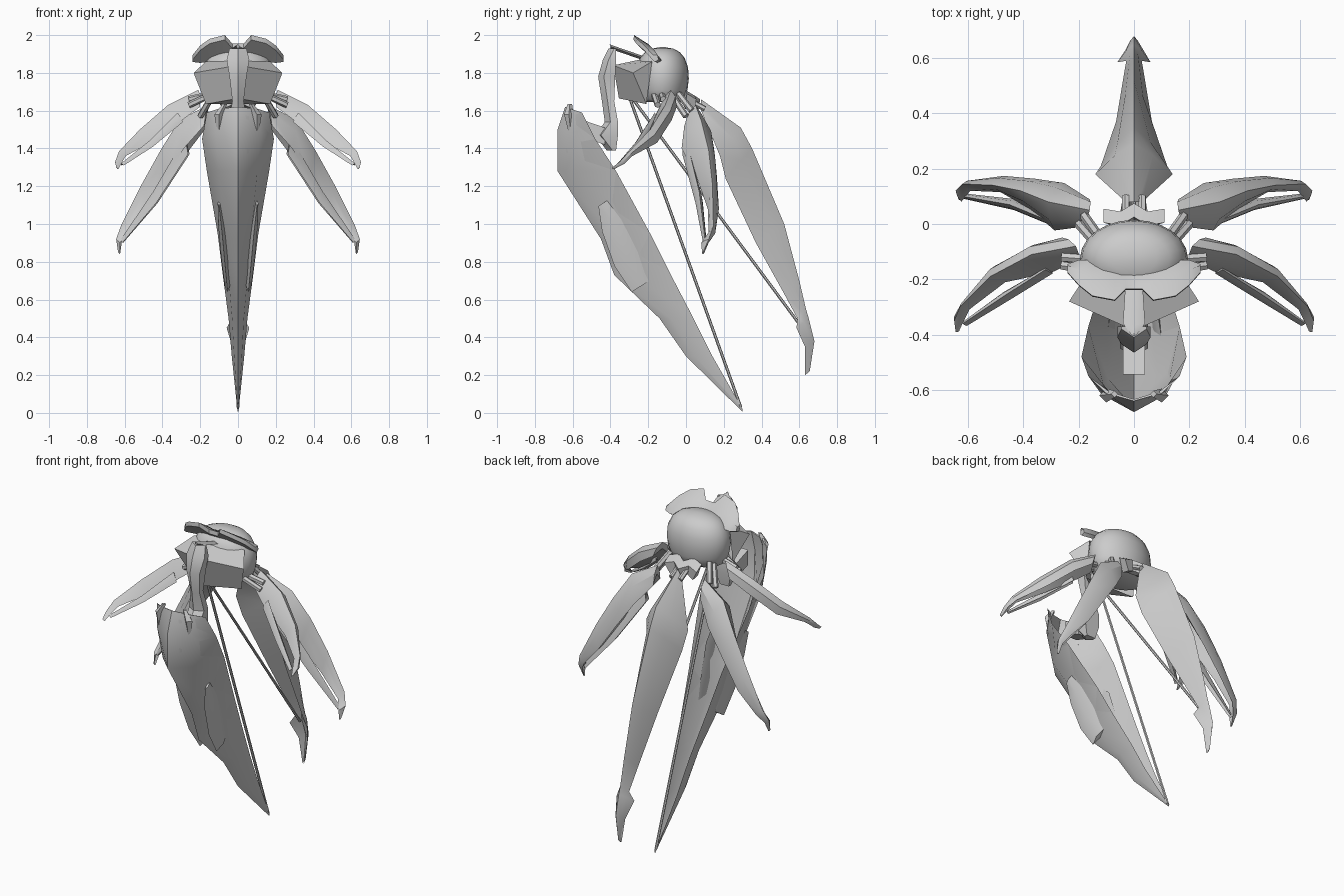
import bpy, math
from mathutils import Vector as V

grey = bpy.data.materials.new("light grey")
grey.diffuse_color = (0.6, 0.6, 0.6, 1)


def add_mesh(name, verts, faces, angle=35):
    me = bpy.data.meshes.new(name)
    me.from_pydata([tuple(v) for v in verts], [], faces)
    ob = bpy.data.objects.new(name, me)
    bpy.context.collection.objects.link(ob)
    me.materials.append(grey)
    bpy.context.view_layer.objects.active = ob
    ob.select_set(True)
    bpy.ops.object.mode_set(mode='EDIT')
    bpy.ops.mesh.select_all(action='SELECT')
    bpy.ops.mesh.normals_make_consistent(inside=False)
    bpy.ops.object.mode_set(mode='OBJECT')
    bpy.ops.object.shade_smooth_by_angle(angle=math.radians(angle))
    ob.select_set(False)
    return ob


def loft(name, rings, angle=35):
    n = len(rings[0])
    verts = [p for r in rings for p in r]
    faces = []
    for i in range(len(rings) - 1):
        for j in range(n):
            k = (j + 1) % n
            faces.append((i * n + j, i * n + k, (i + 1) * n + k, (i + 1) * n + j))
    faces += [tuple(range(n)), tuple(range(len(verts) - n, len(verts)))]
    return add_mesh(name, verts, faces, angle)


def flip(rings):
    return [[V((-p[0], p[1], p[2])) for p in r] for r in rings]


def pair(name, rings, angle=35):
    loft("right_" + name, rings, angle)
    loft("left_" + name, flip(rings), angle)


def blade(stations, side, arch=0.62):
    """Arched crescent sections given by ridge, edge line and two half widths."""
    side = V(side).normalized()
    rings = []
    for ridge, edge, wa, wb in stations:
        r, e = V(ridge), V(edge)
        s = r.lerp(e, 0.38)
        rings.append([e + side * wa, s + side * wa * arch * 1.1, r, s - side * wb * arch * 1.1,
                      e - side * wb, e.lerp(r, 0.5)])
    return rings


def rod_rings(a, b, r, n=6):
    a, b = V(a), V(b)
    d = (b - a).normalized()
    u = d.cross(V((0.3, 0.5, 0.8))).normalized()
    w = d.cross(u)
    ang = [2 * math.pi * i / n for i in range(n)]
    return [[c + (u * math.cos(t) + w * math.sin(t)) * r for t in ang] for c in (a, b)]


# domed body: height, relative radius
dome = [(1.645, 0.70), (1.66, 0.84), (1.71, 0.95), (1.77, 1.0), (1.83, 0.97), (1.88, 0.84),
        (1.91, 0.66), (1.928, 0.42), (1.936, 0.1)]
loft("body", [[(0.195 * r * math.cos(t), -0.125 + 0.14 * r * math.sin(t), z)
               for t in [2 * math.pi * i / 24 for i in range(24)]] for z, r in dome], 50)

# notched visor over the brow: x, front y/z, rear y/z
half = [(0.03, -0.235, 1.955, -0.17, 1.90), (0.07, -0.275, 2.0, -0.15, 1.885),
        (0.15, -0.26, 1.98, -0.13, 1.87), (0.20, -0.22, 1.945, -0.13, 1.865),
        (0.24, -0.175, 1.895, -0.145, 1.87)]
rows = [(-x, *r) for x, *r in reversed(half)] + half
loft("visor", [[(x, fy, fz), (x, (fy + ry) / 2 + .01, (fz + rz) / 2 + .012), (x, ry, rz),
                (x, ry - 0.02, rz - 0.012), (x, fy - 0.003, fz - 0.025)]
               for x, fy, fz, ry, rz in rows], 45)

# angular face plate
face = [(0, -0.385, 1.84), (0, -0.355, 1.665), (0, -0.2, 1.88)]
for s in (1, -1):
    face += [(s * 0.235, -0.28, 1.8), (s * 0.17, -0.21, 1.635), (s * 0.17, -0.18, 1.86)]
add_mesh("face_plate", face, [(0, 3, 4, 1), (0, 2, 5, 3), (3, 5, 4),
                              (0, 1, 7, 6), (0, 6, 8, 2), (6, 7, 8), (1, 4, 7)], 20)

# neck: z, front y, rear y, half width
neck = [(1.93, -0.41, -0.37, 0.045), (1.87, -0.44, -0.37, 0.06), (1.78, -0.465, -0.375, 0.045),
        (1.65, -0.445, -0.38, 0.03), (1.54, -0.43, -0.36, 0.05), (1.47, -0.48, -0.36, 0.05),
        (1.39, -0.42, -0.37, 0.03)]
loft("neck", [[(-w, a + .03, z), (0, a, z), (w, a + .03, z), (w, b, z), (-w, b, z)]
              for z, a, b, w in neck])
loft("neck_anchor", [[(-.04, y, z), (.04, y, z), (.04, y, z + .09), (-.04, y, z + .09)]
                     for y, z in ((-0.545, 1.46), (-0.43, 1.42))])
loft("beak", [[(-w, y, z), (0, y - .005, z + .012), (w, y, z), (0, y, z - .012)]
              for y, z, w in ((-0.2, 1.87, 0.03), (-0.36, 1.925, 0.04), (-0.40, 1.94, 0.01))])

# front shield, a thin shell: front y/z, rear edge y/z, half width
shield = [(-0.64, 1.62, -0.55, 1.59, 0.165), (-0.68, 1.50, -0.48, 1.45, 0.19),
          (-0.68, 1.28, -0.37, 1.28, 0.165), (-0.45, 0.92, -0.19, 0.95, 0.108),
          (-0.38, 0.73, -0.09, 0.75, 0.083), (-0.14, 0.50, 0.04, 0.50, 0.05),
          (0.0, 0.30, 0.14, 0.30, 0.033), (0.30, 0.005, 0.30, 0.02, 0.004)]
rings = []
for fy, fz, ry, rz, w in shield:
    f, e, x = V((0, fy, fz)), V((0, ry, rz)), V((w, 0, 0))
    m, fi, mi = f.lerp(e, 0.32), f.lerp(e, 0.07), f.lerp(e, 0.38)
    rings.append([e - x, m - x * 0.62, f, m + x * 0.62, e + x,
                  mi + x * 0.55, fi, mi - x * 0.55])
loft("front_shield", rings, 40)

# small horns on the shield rim and armour along its flanks
pair("shield_horn", [[V((x - r, y, z)), V((x, y - r, z)), V((x + r, y, z)), V((x, y + r, z))]
                     for x, y, z, r in ((0.07, -0.615, 1.635, .012), (0.10, -0.62, 1.58, .025),
                                        (0.10, -0.61, 1.48, .01))])
guard = [(-0.44, 1.11, 0.10, 0.015), (-0.38, 1.0, 0.085, 0.04), (-0.31, 0.82, 0.068, 0.043),
         (-0.24, 0.67, 0.055, 0.03)]
pair("flank_guard", [[V((x - r * .4, y, z)), V((x, y - r * 1.6, z - r)), V((x + r * .5, y, z)),
                      V((x, y + r * 1.6, z + r))] for y, z, x, r in guard])

# rear centre leg
rear = [((0, 0.08, 1.66), (0, 0.08, 1.60), .03, .03), ((0, 0.29, 1.51), (0, 0.18, 1.36), .14, .14),
        ((0, 0.35, 1.40), (0, 0.21, 1.24), .12, .12), ((0, 0.52, 1.00), (0, 0.37, 0.90), .065, .065),
        ((0, 0.60, 0.70), (0, 0.52, 0.63), .04, .04), ((0, 0.635, 0.55), (0, 0.59, 0.50), .028, .028),
        ((0, 0.65, 0.50), (0, 0.585, 0.45), .06, .06), ((0, 0.68, 0.38), (0, 0.63, 0.35), .03, .03),
        ((0, 0.655, 0.22), (0, 0.63, 0.20), .004, .004)]
loft("rear_leg", blade(rear, (1, 0, 0), 0.45))

# paired legs, each with a slim inner spar that leaves a slit
hind = [((.16, .05, 1.63), (.17, .04, 1.52), .05, .05), ((.31, .08, 1.55), (.27, .06, 1.40), .09, .085),
        ((.41, .12, 1.39), (.37, .10, 1.25), .065, .045), ((.51, .14, 1.21), (.48, .13, 1.08), .045, .015),
        ((.62, .145, 0.99), (.59, .13, 0.95), .025, .01), ((.645, .12, 0.92), (.62, .10, 0.90), .02, .02),
        ((.635, .09, 0.85), (.625, .09, 0.84), .004, .004)]
pair("hind_leg", blade(hind, (-0.2, 0.98, 0)))
spar = [((.28, .0, 1.46), (.26, .0, 1.37), .02, .02), ((.45, .07, 1.17), (.43, .07, 1.11), .02, .02),
        ((.62, .10, 0.92), (.61, .10, 0.90), .01, .01)]
pair("hind_spar", blade(spar, (-0.2, 0.98, 0)))
fore = [((.21, -.08, 1.71), (.23, -.09, 1.62), .05, .05), ((.37, -.11, 1.63), (.33, -.125, 1.55), .06, .06),
        ((.52, -.19, 1.50), (.48, -.19, 1.43), .045, .025), ((.63, -.30, 1.385), (.60, -.30, 1.36), .02, .01),
        ((.65, -.35, 1.33), (.63, -.34, 1.32), .02, .02), ((.645, -.39, 1.30), (.635, -.385, 1.29), .004, .004)]
pair("fore_leg", blade(fore, (0.57, 0.82, 0)))
spar = [((.32, -.165, 1.59), (.30, -.165, 1.54), .015, .015), ((.47, -.26, 1.44), (.46, -.26, 1.41), .018, .018),
        ((.62, -.36, 1.32), (.61, -.36, 1.31), .01, .01)]
pair("fore_spar", blade(spar, (0.57, 0.82, 0)))

# hip joints
for y0, a in ((-0.13, (.26, -.12, 1.66)), (-0.17, (.26, -.15, 1.63)),
              (-0.04, (.18, .03, 1.60)), (-0.08, (.20, .0, 1.57))):
    pair("hip_rod", rod_rings((0.13, y0, 1.69), a, 0.017))
for s in (1, -1):
    loft("rear_hip_rod", rod_rings((s * 0.03, -0.03, 1.68), (s * 0.03, 0.10, 1.61), 0.015))

# small collar behind the body
loft("rear_collar", [[(x, y, z), (x, y - .05, z + .03), (x * .7, y - .06, z - .05), (x * .7, y - .01, z - .06)]
                     for x, y, z in ((-0.11, .055, 1.66), (-0.05, .045, 1.68), (0, .075, 1.66),
                                     (0.05, .045, 1.68), (0.11, .055, 1.66))])

# tension cables from under the face
loft("shield_cable", rod_rings((0, -0.31, 1.70), (0, 0.29, 0.03), 0.008))
loft("rear_cable", rod_rings((0, -0.31, 1.70), (0, 0.60, 0.47), 0.008))
